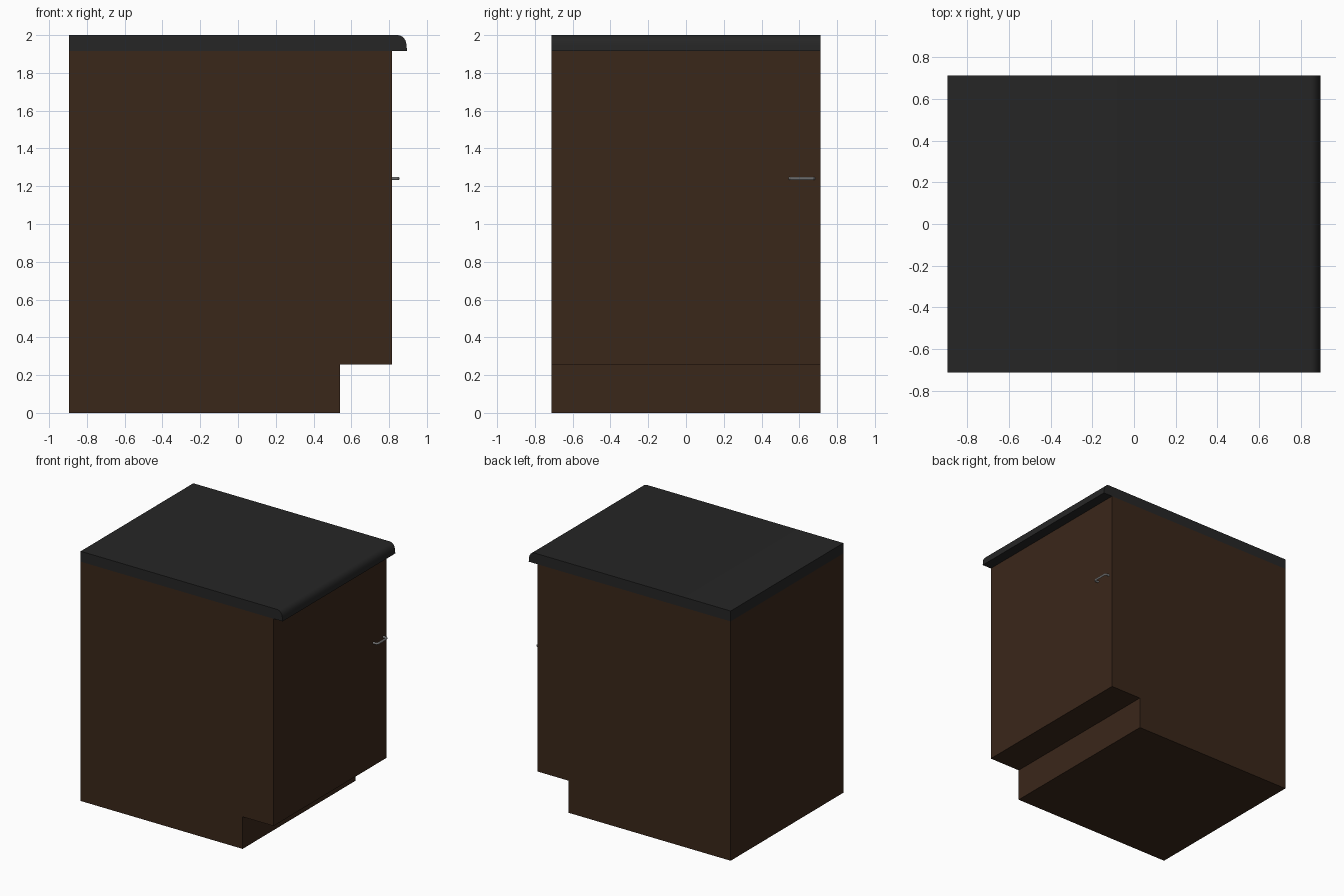
import bpy, bmesh, math

if "Cube" in bpy.data.objects:
    bpy.data.objects.remove(bpy.data.objects["Cube"])

HALF_Y = 0.713


def material(name, rgb):
    m = bpy.data.materials.new(name)
    m.diffuse_color = (*rgb, 1)
    m.use_nodes = True
    m.node_tree.nodes["Principled BSDF"].inputs["Base Color"].default_value = m.diffuse_color
    return m


def extrude_profile(name, profile, mat):
    """Sweep an x-z outline across the full depth in y."""
    bm = bmesh.new()
    face = bm.faces.new([bm.verts.new((x, -HALF_Y, z)) for x, z in profile])
    ext = bmesh.ops.extrude_face_region(bm, geom=[face])
    verts = [g for g in ext["geom"] if isinstance(g, bmesh.types.BMVert)]
    bmesh.ops.translate(bm, verts=verts, vec=(0, 2 * HALF_Y, 0))
    bmesh.ops.recalc_face_normals(bm, faces=bm.faces)
    mesh = bpy.data.meshes.new(name)
    bm.to_mesh(mesh)
    bm.free()
    ob = bpy.data.objects.new(name, mesh)
    bpy.context.collection.objects.link(ob)
    mesh.materials.append(mat)
    return ob


def smooth(ob):
    bpy.ops.object.select_all(action='DESELECT')
    ob.select_set(True)
    bpy.context.view_layer.objects.active = ob
    bpy.ops.object.shade_smooth_by_angle(angle=math.radians(35))


wood = material("dark_wood", (0.042, 0.02, 0.01))
stone = material("black_stone", (0.019, 0.019, 0.019))

# Cabinet body with recessed toe kick
extrude_profile("cabinet_body", [
    (-0.895, 0), (0.54, 0), (0.54, 0.257), (0.815, 0.257),
    (0.815, 1.917), (-0.895, 1.917)], wood)

# Worktop with a rounded front edge
nose = [(0.845 + 0.047 * math.sin(a), 1.945 + 0.055 * math.cos(a))
        for a in (math.radians(15 * i) for i in range(7))]
top = extrude_profile("worktop", [(-0.895, 2.0)] + nose +
                      [(0.895, 1.917), (-0.895, 1.917)], stone)
smooth(top)

# Bar handle: bent rod from door to door
curve = bpy.data.curves.new("door_handle", 'CURVE')
curve.dimensions = '3D'
curve.bevel_depth = 0.008
curve.bevel_resolution = 2
curve.use_fill_caps = True
path = [(0.81, 0.55), (0.841, 0.55), (0.849, 0.558),
        (0.849, 0.669), (0.841, 0.677), (0.81, 0.677)]
spline = curve.splines.new('POLY')
spline.points.add(len(path) - 1)
for p, (x, y) in zip(spline.points, path):
    p.co = (x, y, 1.241, 1)
handle = bpy.data.objects.new("door_handle", curve)
bpy.context.collection.objects.link(handle)
bpy.ops.object.select_all(action='DESELECT')
handle.select_set(True)
bpy.context.view_layer.objects.active = handle
bpy.ops.object.convert(target='MESH')
smooth(bpy.context.view_layer.objects.active)
